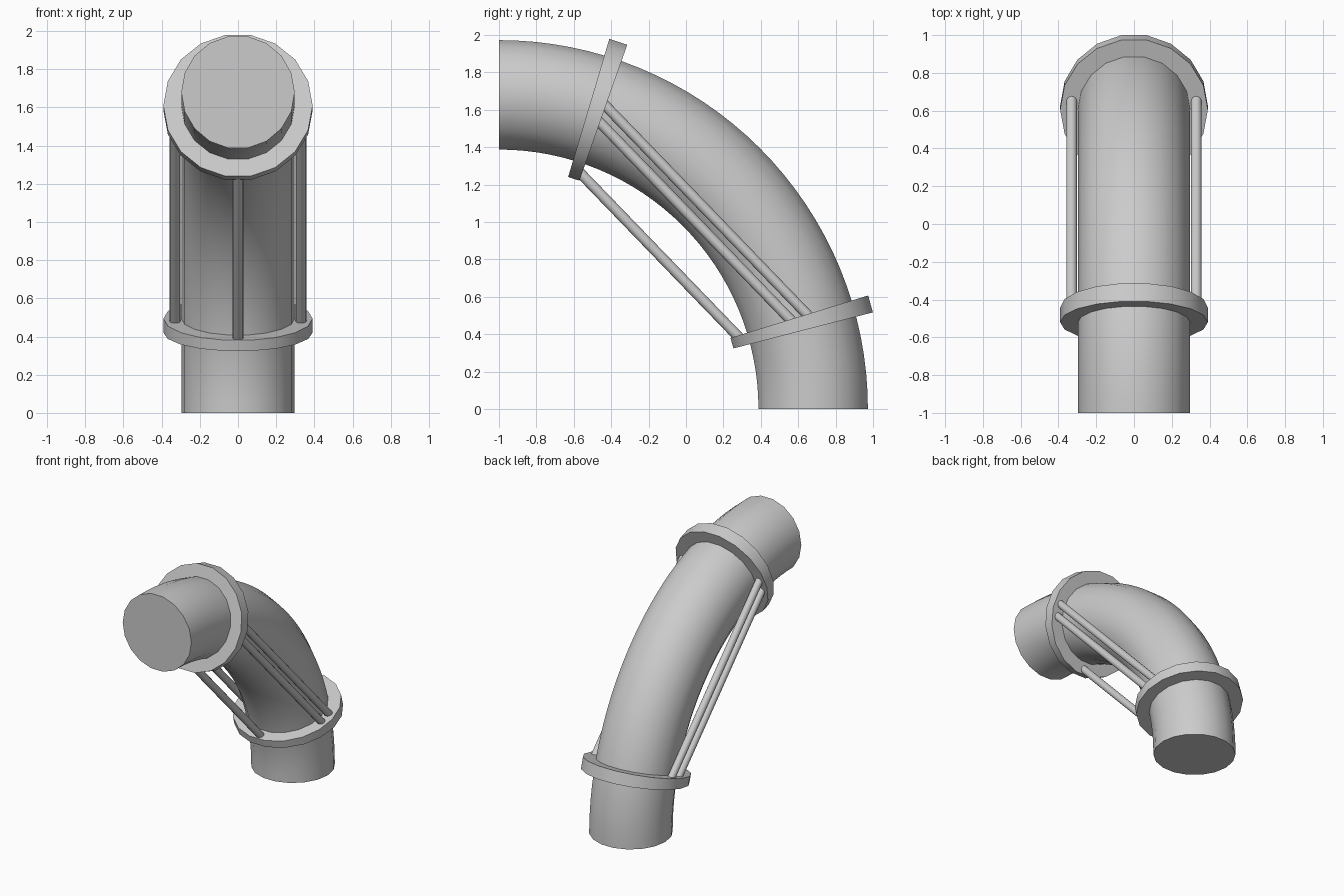
import bpy, bmesh, math
from mathutils import Vector

if "Cube" in bpy.data.objects:
    bpy.data.objects.remove(bpy.data.objects["Cube"])

BEND = 1.68    # bend radius, centred on y = -1, z = 0
SIDES = 18


def bend_point(angle, x, offset):
    """Point on the bend: angle in degrees, x sideways, offset from the centre line."""
    a = math.radians(angle)
    r = BEND + offset
    return Vector((x, -1 + r * math.cos(a), r * math.sin(a)))


def finish(name, bm):
    bmesh.ops.recalc_face_normals(bm, faces=bm.faces)
    mesh = bpy.data.meshes.new(name)
    bm.to_mesh(mesh)
    bm.free()
    ob = bpy.data.objects.new(name, mesh)
    bpy.context.collection.objects.link(ob)
    bpy.ops.object.select_all(action='DESELECT')
    ob.select_set(True)
    bpy.context.view_layer.objects.active = ob
    bpy.ops.object.shade_smooth_by_angle(angle=math.radians(30))
    return ob


def swept_ring(name, radius, start, end, steps):
    """Capped round section swept along part of the bend."""
    bm = bmesh.new()
    rings = []
    for i in range(steps + 1):
        a = start + (end - start) * i / steps
        rings.append([bm.verts.new(bend_point(a, radius * math.cos(t), radius * math.sin(t)))
                      for t in (2 * math.pi * k / SIDES for k in range(SIDES))])
    for r0, r1 in zip(rings, rings[1:]):
        for k in range(SIDES):
            n = (k + 1) % SIDES
            bm.faces.new((r0[k], r0[n], r1[n], r1[k]))
    bm.faces.new(rings[0])
    bm.faces.new(rings[-1])
    return finish(name, bm)


def rod(name, x, offset):
    """Straight rod between the two flanges."""
    p, q = bend_point(16, x, offset), bend_point(72, x, offset)
    bm = bmesh.new()
    bmesh.ops.create_cone(bm, cap_ends=True, segments=16, radius1=0.028,
                          radius2=0.028, depth=(q - p).length)
    ob = finish(name, bm)
    ob.location = (p + q) / 2
    ob.rotation_euler = (q - p).to_track_quat('Z', 'Y').to_euler()


# Main elbow pipe
swept_ring("elbow_pipe", 0.297, 0, 90, 32)

# Flanges
swept_ring("lower_flange", 0.391, 14.5, 17.1, 1)
swept_ring("upper_flange", 0.391, 70.6, 73.4, 1)

# Tie rods: one under the bend, a pair on each side
rod("inner_rod", 0, -0.333)
for side, s in (("left", -1), ("right", 1)):
    rod(side + "_outer_rod", s * 0.33, 0.06)
    rod(side + "_lower_rod", s * 0.33, -0.035)
